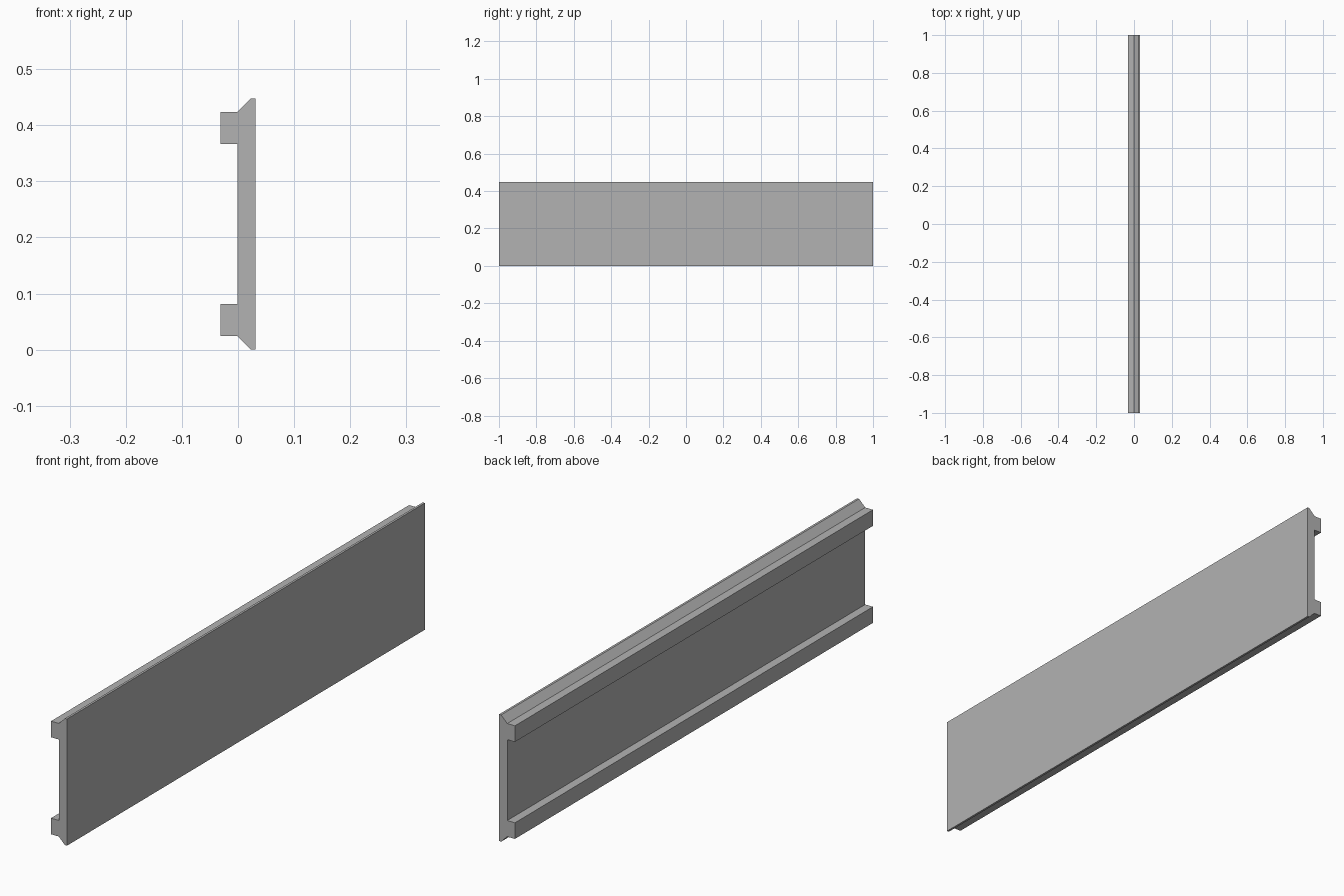
import bpy
import bmesh

LENGTH = 2.0
HEIGHT = 0.448

if "Cube" in bpy.data.objects:
    bpy.data.objects.remove(bpy.data.objects["Cube"], do_unlink=True)

# Plain grey material
grey = bpy.data.materials.new("plain_grey")
grey.use_nodes = True
colour = (0.45, 0.45, 0.45, 1.0)
grey.diffuse_color = colour
grey.node_tree.nodes["Principled BSDF"].inputs["Base Color"].default_value = colour

# Lower half of the section: flat face, lip, chamfer, rail, web
lower = [(0.031, 0.0), (0.023, 0.0), (-0.001, 0.024),
         (-0.031, 0.024), (-0.031, 0.081), (-0.001, 0.081)]
# The upper half mirrors the lower one
profile = lower + [(x, HEIGHT - z) for x, z in reversed(lower)]

# Extrude the section along the length
bm = bmesh.new()
section = bm.faces.new([bm.verts.new((x, -LENGTH / 2, z)) for x, z in profile])
extruded = bmesh.ops.extrude_face_region(bm, geom=[section], use_keep_orig=True)
end_verts = [g for g in extruded["geom"] if isinstance(g, bmesh.types.BMVert)]
bmesh.ops.translate(bm, verts=end_verts, vec=(0, LENGTH, 0))
bmesh.ops.recalc_face_normals(bm, faces=bm.faces)

mesh = bpy.data.meshes.new("railed_panel")
bm.to_mesh(mesh)
bm.free()
mesh.materials.append(grey)
panel = bpy.data.objects.new("railed_panel", mesh)
bpy.context.collection.objects.link(panel)
